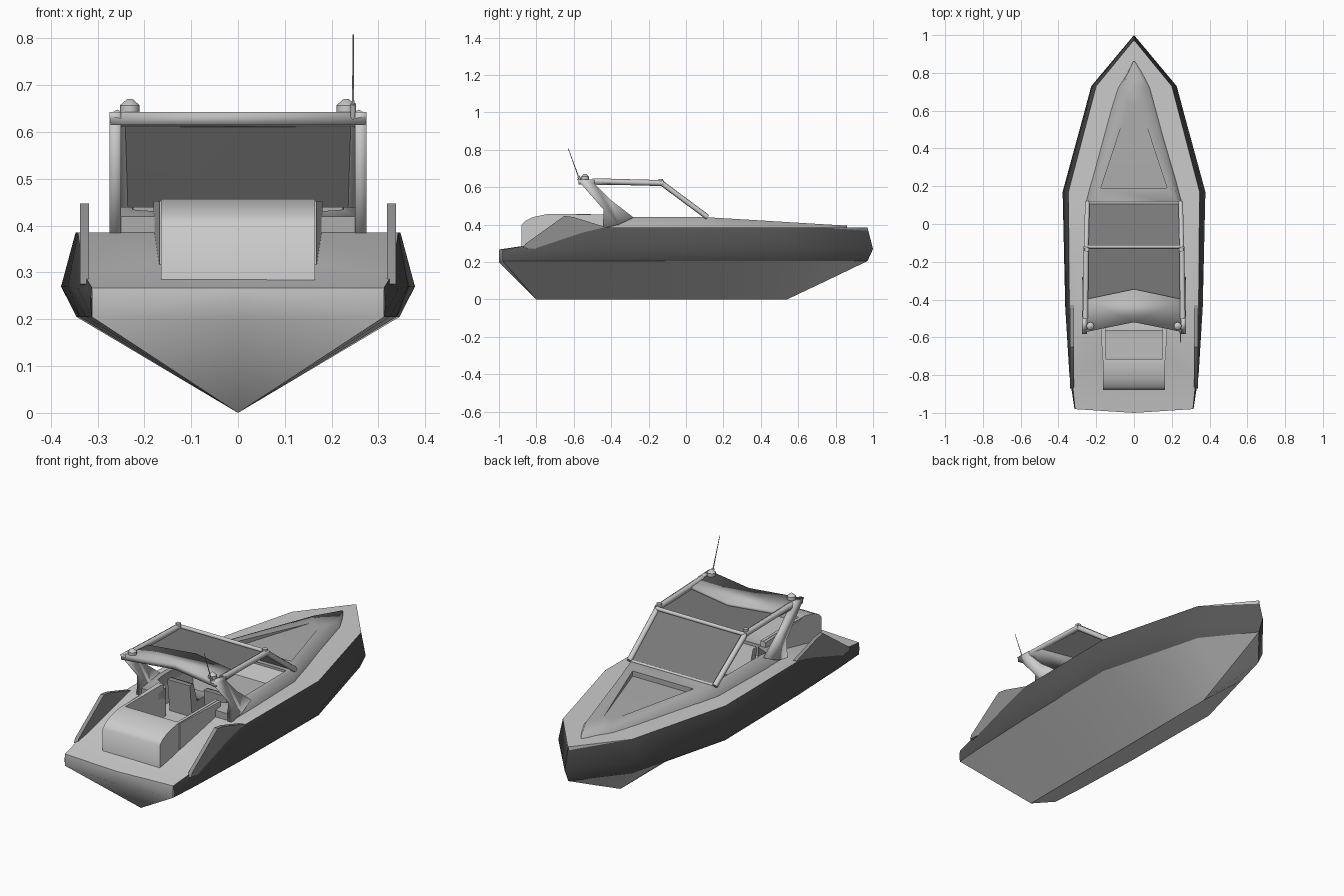
import bpy, bmesh
from math import radians
from mathutils import Vector

if "Cube" in bpy.data.objects:
    bpy.data.objects.remove(bpy.data.objects["Cube"])

INSIDE = Vector((0, -0.1, 0.3))


def paint(ob, name, grey):
    mat = bpy.data.materials.get(name) or bpy.data.materials.new(name)
    mat.diffuse_color = (grey, grey, grey, 1)
    mat.use_nodes = True
    mat.node_tree.nodes["Principled BSDF"].inputs["Base Color"].default_value = mat.diffuse_color
    ob.data.materials.clear()
    ob.data.materials.append(mat)
    return ob


def make(name, verts, faces, angle=40):
    me = bpy.data.meshes.new(name)
    me.from_pydata([tuple(v) for v in verts], [], faces)
    bm = bmesh.new()
    bm.from_mesh(me)
    bmesh.ops.recalc_face_normals(bm, faces=bm.faces)
    bm.to_mesh(me)
    bm.free()
    ob = bpy.data.objects.new(name, me)
    bpy.context.collection.objects.link(ob)
    ob["smooth"] = angle
    return ob


def mirrored_skin(name, rows, angle=40):
    """Outward-facing skin between right-hand rows, plus its mirror image."""
    n = len(rows[0])
    verts, faces = [], []
    for s in (1, -1):
        o = len(verts)
        verts += [(s * x, y, z) for r in rows for x, y, z in r]
        for i in range(len(rows) - 1):
            for j in range(n - 1):
                a = o + i * n + j
                faces += [(a, a + 1, a + n), (a + 1, a + n + 1, a + n)]
    ob = make(name, verts, faces, angle)
    bm = bmesh.new()
    bm.from_mesh(ob.data)
    bmesh.ops.remove_doubles(bm, verts=bm.verts, dist=0.0005)
    for f in bm.faces:
        f.normal_update()
        if f.normal.dot(INSIDE - f.calc_center_median()) > 0:
            f.normal_flip()
    bm.to_mesh(ob.data)
    bm.free()
    return ob


def loft(name, rings, angle=40):
    """Closed solid skinned through rings of equal point count."""
    n = len(rings[0])
    faces = [tuple(range(n)), tuple(range((len(rings) - 1) * n, len(rings) * n))]
    for i in range(len(rings) - 1):
        for j in range(n):
            k = (j + 1) % n
            faces.append((i * n + j, i * n + k, (i + 1) * n + k, (i + 1) * n + j))
    return make(name, [p for r in rings for p in r], faces, angle)


def side_prism(name, yz, x0, x1, angle=40):
    return loft(name, [[(x, y, z) for y, z in yz] for x in (x0, x1)], angle)


def plan_prism(name, half, z0, z1):
    """Symmetric plan outline given by its right half."""
    xy = half + [(-x, y) for x, y in reversed(half) if x > 0]
    return loft(name, [[(x, y, z) for x, y in xy] for z in (z0, z1)])


def beam(name, p, q, r0, r1=None, sides=6):
    d = Vector(q) - Vector(p)
    ob = make(name, [], [], 65)
    bm = bmesh.new()
    bmesh.ops.create_cone(bm, cap_ends=True, segments=sides, radius1=r0,
                          radius2=r1 or r0, depth=d.length)
    bm.transform(d.to_track_quat('Z', 'Y').to_matrix().to_4x4())
    bmesh.ops.translate(bm, verts=bm.verts, vec=(Vector(p) + Vector(q)) / 2)
    bm.to_mesh(ob.data)
    bm.free()
    return ob


def cut(target, cutter):
    mod = target.modifiers.new("cut", 'BOOLEAN')
    mod.object = cutter
    mod.solver = 'EXACT'
    bpy.context.view_layer.objects.active = target
    bpy.ops.object.modifier_apply(modifier=mod.name)


# Hull lines, stern to bow
chine = [(0.312, -0.98, 0.205), (0.324, -0.80, 0.205), (0.338, -0.44, 0.205),
         (0.345, 0.17, 0.205), (0.246, 0.54, 0.205), (0.195, 0.73, 0.205), (0, 0.97, 0.205)]
rub = [(0.315, -0.98, 0.235), (0.342, -0.80, 0.265), (0.364, -0.44, 0.27),
       (0.378, 0.17, 0.27), (0.277, 0.54, 0.27), (0.226, 0.73, 0.27), (0, 1.0, 0.27)]
edge = [(0.312, -0.98, 0.267), (0.330, -0.80, 0.297), (0.342, -0.44, 0.385),
        (0.347, 0.17, 0.385), (0.250, 0.54, 0.385), (0.200, 0.73, 0.385), (0, 0.97, 0.385)]
keel = [(0, -0.80, 0), (0, -0.80, 0), (0, -0.44, 0), (0, 0.17, 0), (0, 0.54, 0),
        (0, 0.73, 0.09), (0, 0.97, 0.205)]
paint(mirrored_skin("hull_topsides", [edge, rub, chine], 60), "dark_hull", 0.09)
paint(mirrored_skin("hull_bottom", [chine, keel], 30), "pale_hull", 1.0)
# Undercut transom
mirrored_skin("transom", [[edge[0], (0, -1.0, 0.267)], [chine[0], (0, -1.0, 0.2)],
                          [keel[0], (0, -0.80, 0)]], 180)

# Deck, ramping down to the stern platform
deck = loft("deck", [
    [(x, y, z), (0, y - (0.02 if i == 0 else 0), z), (-x, y, z), (-x, y, 0.245),
     (0, y, 0.245), (x, y, 0.245)]
    for i, (x, y, z) in enumerate([(max(x, 0.004), y, z) for x, y, z in edge])], 60)

# Raised cabin trunk running to a point on the foredeck
trunk = loft("cabin_trunk", [
    [(-b, y, 0.37), (b, y, 0.37), (t, y, z), (-t, y, z)]
    for y, b, t, z in [(-0.44, 0.272, 0.25, 0.42), (-0.30, 0.272, 0.25, 0.44),
                       (0.10, 0.262, 0.243, 0.44), (0.24, 0.225, 0.20, 0.432),
                       (0.72, 0.095, 0.07, 0.403), (0.86, 0.006, 0.004, 0.395)]], 80)

# Rounded stern cover and its side coaming
cover = side_prism("stern_cover", [(-0.88, 0.25), (-0.88, 0.40), (-0.86, 0.42),
                   (-0.82, 0.44), (-0.74, 0.457), (-0.40, 0.455), (-0.40, 0.25)],
                   -0.165, 0.165, 50)
coaming = loft("coaming", [
    [(-w, y, 0.29), (w, y, 0.29), (w, y, 0.453), (-w, y, 0.453)]
    for y, w in [(-0.72, 0.168), (-0.40, 0.18)]])

# Cockpit well and foredeck recess
well = plan_prism("well_cutter", [(0.15, -0.715), (0.15, -0.38), (0.225, -0.34),
                                  (0.222, 0.08)], 0.28, 0.6)
for part in (deck, trunk, cover, coaming):
    cut(part, well)
recess = plan_prism("recess_cutter", [(0.175, 0.19), (0.0, 0.72)], 0.408, 0.6)
cut(trunk, recess)
for c in (well, recess):
    bpy.data.objects.remove(c)
paint(trunk, "grey_deck", 0.42)

# Cockpit furniture
side_prism("dashboard", [(0.09, 0.27), (-0.06, 0.27), (-0.04, 0.41), (0.09, 0.43)],
           -0.223, 0.223)
bench = side_prism("rear_bench", [(-0.72, 0.27), (-0.56, 0.27), (-0.56, 0.34),
                   (-0.66, 0.35), (-0.69, 0.43), (-0.72, 0.43)], -0.15, 0.15, 80)
paint(bench, "grey_deck", 0.42)
for s in (-1, 1):
    seat = side_prism("seat", [(-0.32, 0.27), (-0.19, 0.27), (-0.18, 0.35), (-0.28, 0.35),
                               (-0.31, 0.45), (-0.34, 0.45)], s * 0.04, s * 0.17, 80)
    paint(seat, "grey_deck", 0.42)

# Tinted windscreen and roof panes with a pale inner lining
screen = [[(0.243, 0.112, 0.44), (0.248, -0.125, 0.618)],
          [(0, 0.112, 0.44), (0, -0.115, 0.618)]]
roof = [[(0.25, -0.125, 0.618), (0.26, -0.42, 0.618)],
        [(0, -0.115, 0.618), (0, -0.36, 0.618)]]
for name, rows in (("windscreen", screen), ("roof_pane", roof)):
    paint(mirrored_skin(name, rows), "tinted_glass", 0.19)
    inner = [[(x, y - 0.004, z - 0.004) for x, y, z in r] for r in rows]
    paint(mirrored_skin(name + "_lining", inner), "pale_hull", 1.0)

# Chevron aft roof
outline = [(0.272, -0.575), (0.262, -0.40), (0.0, -0.345), (-0.262, -0.40),
           (-0.272, -0.575), (0.0, -0.52)]
rear = (0, 4, 5)
aft = loft("aft_roof", [
    [(x, y, 0.615 if i in rear else 0.612) for i, (x, y) in enumerate(outline)],
    [(x, y, 0.643 if i in rear else 0.632) for i, (x, y) in enumerate(outline)]], 100)
paint(aft, "roof_grey", 0.5)

beam("windscreen_crossbar", (-0.255, -0.12, 0.622), (0.255, -0.12, 0.622), 0.011)
beam("windscreen_sill", (-0.243, 0.11, 0.44), (0.243, 0.11, 0.44), 0.007)

for s in (-1, 1):
    # Windscreen post, roof rail and joint
    beam("windscreen_post", (s * 0.247, 0.115, 0.44), (s * 0.253, -0.13, 0.622), 0.014)
    beam("roof_rail", (s * 0.253, -0.12, 0.622), (s * 0.258, -0.50, 0.632), 0.016)
    beam("rail_joint", (s * 0.25, -0.135, 0.622), (s * 0.25, -0.135, 0.645), 0.013)
    # Swept arch leg
    side_prism("arch_leg", [(-0.583, 0.643), (-0.44, 0.48), (-0.445, 0.38), (-0.36, 0.40),
                            (-0.28, 0.438), (-0.40, 0.53), (-0.49, 0.62), (-0.49, 0.64)],
               s * 0.25, s * 0.274, 120)
    # Stern quarter bulwark
    wing = side_prism("bulwark", [(-0.87, 0.275), (-0.86, 0.297), (-0.65, 0.447),
                      (-0.60, 0.44), (-0.43, 0.387), (-0.43, 0.36), (-0.80, 0.27)],
                      s * 0.318, s * 0.338)
    paint(wing, "bulwark_grey", 0.28)
    # Roof light
    beam("light_base", (s * 0.231, -0.54, 0.635), (s * 0.231, -0.54, 0.657), 0.021, sides=8)
    beam("light_cap", (s * 0.231, -0.54, 0.657), (s * 0.231, -0.54, 0.671), 0.021, 0.005, 8)

# Whip antenna
beam("antenna", (0.246, -0.565, 0.63), (0.246, -0.63, 0.808), 0.003, 0.0015)
beam("antenna_base", (0.246, -0.56, 0.62), (0.246, -0.575, 0.66), 0.007)

# Shading
for ob in list(bpy.context.scene.objects):
    bpy.ops.object.select_all(action='DESELECT')
    ob.select_set(True)
    bpy.context.view_layer.objects.active = ob
    bpy.ops.object.shade_smooth_by_angle(angle=radians(ob["smooth"]))
